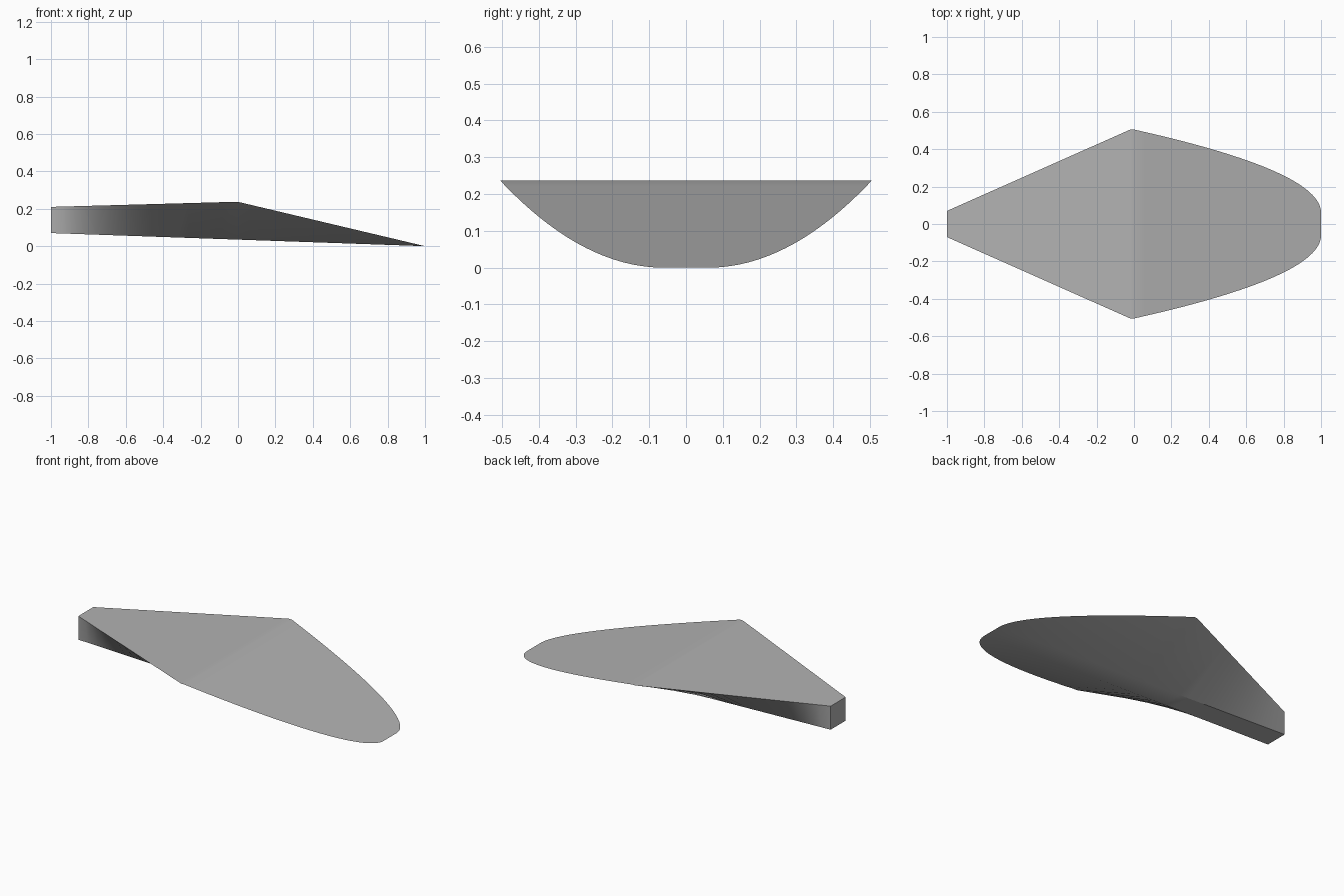
import bpy, bmesh

cube = bpy.data.objects.get("Cube")
if cube:
    bpy.data.objects.remove(cube, do_unlink=True)

# Single grey finish
grey = bpy.data.materials.new("plain grey")
grey.use_nodes = True
colour = (0.45, 0.45, 0.45, 1)
grey.diffuse_color = colour
grey.node_tree.nodes["Principled BSDF"].inputs["Base Color"].default_value = colour

TAIL, WIDEST, NOSE = -1.0, -0.01, 1.0
TAIL_STEPS, NOSE_STEPS = 16, 32


def mix(a, b, t):
    return a + (b - a) * t


def section(x, half_width, deck_z):
    """Four-cornered slice: wide deck above, narrow flat keel below."""
    t = (x - TAIL) / (NOSE - TAIL)
    keel_y, keel_z = mix(0.07, 0.06, t), mix(0.07, 0.0, t)
    return [(x, -half_width, deck_z), (x, half_width, deck_z),
            (x, keel_y, keel_z), (x, -keel_y, keel_z)]


# Straight taper from the tail to the widest point
sections = []
for i in range(TAIL_STEPS + 1):
    t = i / TAIL_STEPS
    sections.append(section(mix(TAIL, WIDEST - 0.01, t),
                            mix(0.07, 0.505, t), mix(0.21, 0.237, t)))

# Rounded plan from the widest point to the nose, stations packed at the tip
for i in range(NOSE_STEPS + 1):
    s = 1 - i / NOSE_STEPS
    sections.append(section(mix(NOSE, WIDEST + 0.01, s * s),
                            mix(0.06, 0.505, s), 0.237 * s * s))

# Loft the slices into one closed hull
bm = bmesh.new()
rings = [[bm.verts.new(p) for p in ring] for ring in sections]
for a, b in zip(rings, rings[1:]):
    for k in range(4):
        n = (k + 1) % 4
        bm.faces.new((a[k], a[n], b[n], b[k]))
bm.faces.new(rings[0])
bmesh.ops.remove_doubles(bm, verts=bm.verts, dist=0.00001)
bmesh.ops.recalc_face_normals(bm, faces=bm.faces)

mesh = bpy.data.meshes.new("tapered_hull")
bm.to_mesh(mesh)
bm.free()
mesh.materials.append(grey)
hull = bpy.data.objects.new("tapered_hull", mesh)
bpy.context.collection.objects.link(hull)

# Smooth skin with a crisp rim and tail
bpy.ops.object.select_all(action="DESELECT")
hull.select_set(True)
bpy.context.view_layer.objects.active = hull
bpy.ops.object.shade_smooth_by_angle(angle=0.52)
